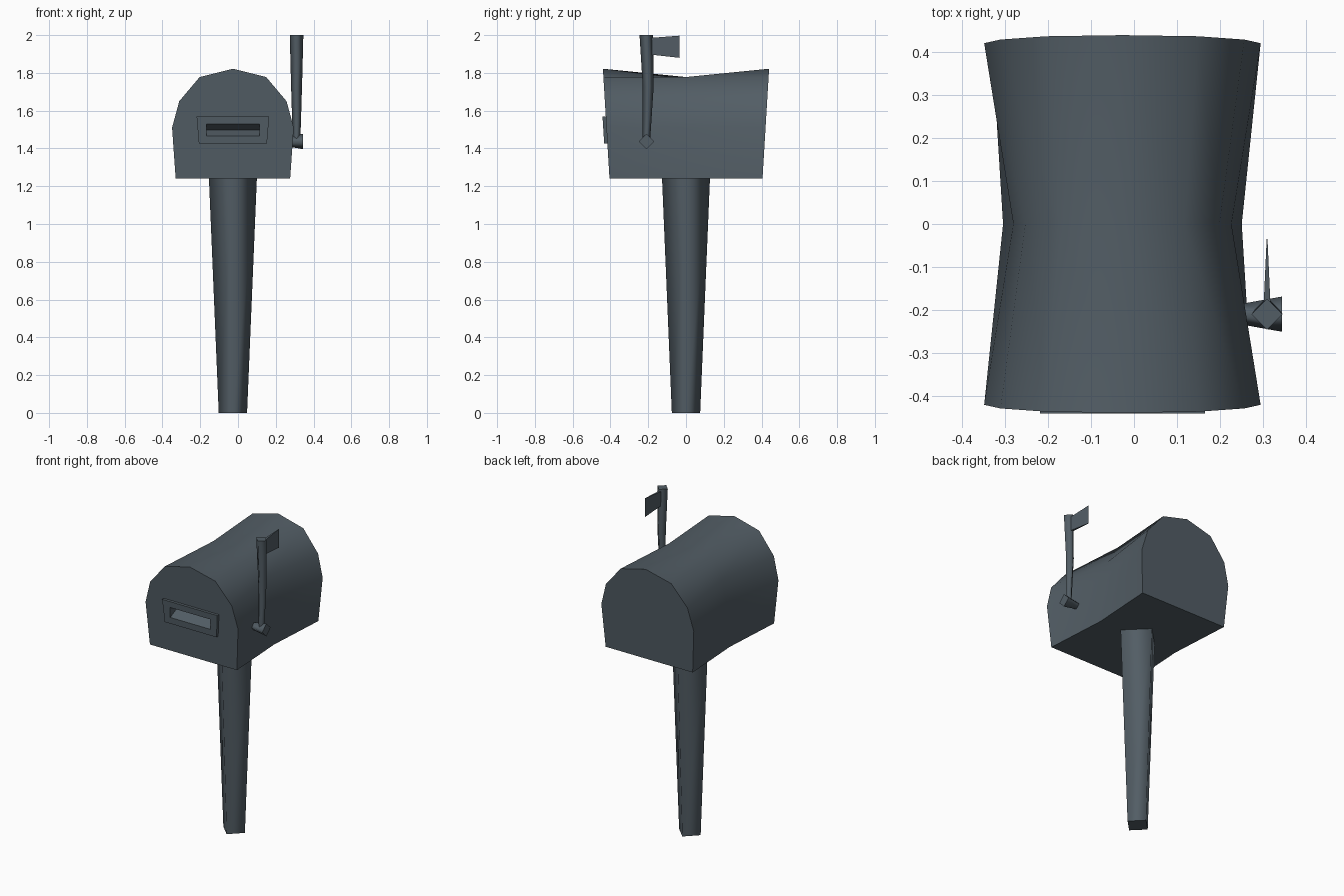
import bpy, bmesh
from math import cos, sin, pi

cube = bpy.data.objects.get("Cube")
if cube:
    bpy.data.objects.remove(cube, do_unlink=True)

slate = bpy.data.materials.new("slate_grey")
slate.use_nodes = True
COLOUR = (0.085, 0.11, 0.13, 1)
slate.diffuse_color = COLOUR
slate.node_tree.nodes["Principled BSDF"].inputs["Base Color"].default_value = COLOUR


def loft(name, rings, smooth=True, flat_side=None):
    """Skin a list of equal-length point rings and cap both ends."""
    bm = bmesh.new()
    rows = [[bm.verts.new(p) for p in ring] for ring in rings]
    n = len(rows[0])
    for a, b in zip(rows, rows[1:]):
        for i in range(n):
            j = (i + 1) % n
            face = bm.faces.new((a[i], a[j], b[j], b[i]))
            face.smooth = smooth and i != flat_side
    bm.faces.new(rows[0])
    bm.faces.new(rows[-1])
    bmesh.ops.recalc_face_normals(bm, faces=bm.faces)
    mesh = bpy.data.meshes.new(name)
    bm.to_mesh(mesh)
    bm.free()
    mesh.materials.append(slate)
    obj = bpy.data.objects.new(name, mesh)
    bpy.context.collection.objects.link(obj)
    return obj


def diamond(x, y, z, r, axis="z"):
    """Four corner points on the axes around a centre."""
    turns = [(r * cos(k * pi / 2), r * sin(k * pi / 2)) for k in range(4)]
    if axis == "z":
        return [(x + u, y + v, z) for u, v in turns]
    return [(x, y + u, z + v) for u, v in turns]


MID_X = -0.027
BASE_Z = 1.24


def arch(half, side):
    """Mirror a half profile into a body ring; the ends lean outward."""
    full = half + [(-x, z) for x, z in reversed(half[:-1])]
    return [(MID_X + x, side * (0.405 + 0.06 * (z - BASE_Z)), z) for x, z in full]


# Body: arched ends pinched towards the middle
end = [(0.303, BASE_Z), (0.322, 1.51), (0.284, 1.65), (0.176, 1.778), (0, 1.822)]
waist = [(0.278, BASE_Z), (0.254, 1.51), (0.226, 1.65), (0.145, 1.778), (0, 1.768)]
body = loft("mailbox_body", [arch(end, -1), arch(waist, 0), arch(end, 1)],
            flat_side=2 * len(end) - 2)

# Post: diamond section, wider at the top
loft("post", [diamond(MID_X, 0, 0, 0.075), diamond(MID_X, 0, BASE_Z + 0.005, 0.127)])


# Mail slot frame, tapered downward, with a wedge recess
def slot_ring(y_low, y_high):
    return [(MID_X - 0.18, y_low, 1.425), (MID_X + 0.18, y_low, 1.425),
            (MID_X + 0.192, y_high, 1.568), (MID_X - 0.192, y_high, 1.568)]


frame = loft("slot_frame", [slot_ring(-0.433, -0.442), slot_ring(-0.405, -0.41)], smooth=False)
wedge = [(-0.5, 1.45), (-0.44, 1.463), (-0.37, 1.497), (-0.44, 1.53), (-0.5, 1.55)]
cutter = loft("slot_cutter", [[(MID_X + s * 0.14, y, z) for y, z in wedge] for s in (-1, 1)],
              smooth=False)
cutter.hide_render = True
for target in (body, frame):
    cut = target.modifiers.new("slot", "BOOLEAN")
    cut.operation = "DIFFERENCE"
    cut.solver = "EXACT"
    cut.object = cutter
    bpy.context.view_layer.objects.active = target
    bpy.ops.object.modifier_apply(modifier=cut.name)
bpy.data.objects.remove(cutter, do_unlink=True)

# Flag: pivot, bent pole and thin wedge-shaped plate
FLAG_X, FLAG_Y = 0.31, -0.21
loft("flag_pivot", [diamond(0.25, FLAG_Y, 1.437, 0.024, "x"),
                    diamond(0.345, FLAG_Y, 1.437, 0.041, "x")])
loft("flag_pole", [diamond(FLAG_X, FLAG_Y, 1.44, 0.02),
                   diamond(FLAG_X, -0.2, 1.73, 0.029),
                   diamond(FLAG_X, FLAG_Y, 2.0, 0.036)])
loft("flag_plate", [[(FLAG_X - t, y, low), (FLAG_X + t, y, low),
                     (FLAG_X + t, y, high), (FLAG_X - t, y, high)]
                    for y, t, low, high in ((-0.19, 0.008, 1.897, 1.985),
                                            (-0.035, 0.001, 1.88, 1.997))],
     smooth=False)
